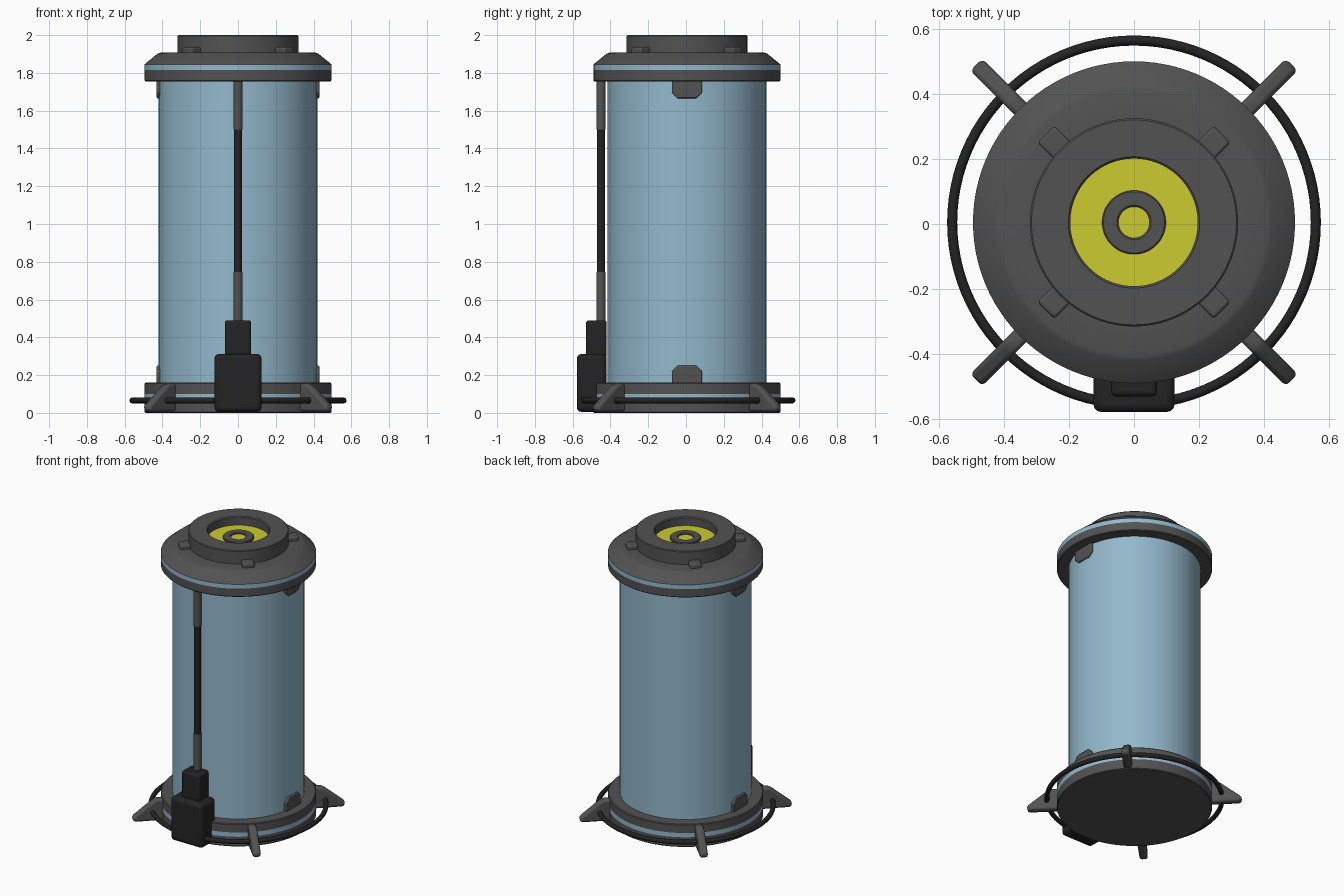
import bpy, bmesh, math
from mathutils import Matrix, Vector

cube = bpy.data.objects.get("Cube")
if cube:
    bpy.data.objects.remove(cube, do_unlink=True)

CY = 0.005  # shared axis of the round parts


def material(name, rgb):
    m = bpy.data.materials.new(name)
    m.use_nodes = True
    m.diffuse_color = (*rgb, 1)
    bsdf = m.node_tree.nodes["Principled BSDF"]
    bsdf.inputs["Base Color"].default_value = (*rgb, 1)
    bsdf.inputs["Roughness"].default_value = 0.6
    return m


BLUE = material("pale blue", (0.29, 0.48, 0.60))
GREY = material("dark grey", (0.085, 0.085, 0.085))
BLACK = material("black", (0.017, 0.017, 0.017))
YELLOW = material("yellow", (0.60, 0.60, 0.03))


def finish(name, bm, mats, bevel=0.0, segments=2, place=None):
    bmesh.ops.recalc_face_normals(bm, faces=bm.faces)
    mesh = bpy.data.meshes.new(name)
    bm.to_mesh(mesh)
    bm.free()
    ob = bpy.data.objects.new(name, mesh)
    bpy.context.collection.objects.link(ob)
    for m in mats:
        mesh.materials.append(m)
    if place:
        ob.matrix_world = place
    if bevel:
        mod = ob.modifiers.new("soft_edges", "BEVEL")
        mod.width, mod.segments, mod.limit_method = bevel, segments, "ANGLE"
    bpy.ops.object.select_all(action="DESELECT")
    bpy.context.view_layer.objects.active = ob
    ob.select_set(True)
    bpy.ops.object.shade_smooth_by_angle(angle=math.radians(35))
    return ob


def lathe(name, profile, mats, rule=None, y=CY, steps=96):
    """Spin (radius, height) points; rule picks a material from a face centre."""
    bm = bmesh.new()
    verts = [bm.verts.new((r, 0, z)) for r, z in profile]
    edges = [bm.edges.new(pair) for pair in zip(verts, verts[1:])]
    bmesh.ops.spin(bm, geom=verts + edges, cent=(0, 0, 0), axis=(0, 0, 1),
                   angle=math.tau, steps=steps, use_duplicate=False)
    bmesh.ops.remove_doubles(bm, verts=bm.verts, dist=0.0001)
    if rule:
        for f in bm.faces:
            c = f.calc_center_median()
            f.material_index = rule(math.hypot(c.x, c.y), c.z)
    return finish(name, bm, mats, place=Matrix.Translation((0, y, 0)))


def prism(name, outline, depth, mat, place, bevel, segments=2):
    """Extrude an outline in the local XZ plane, centred on local Y."""
    bm = bmesh.new()
    face = bm.faces.new([bm.verts.new((a, -depth / 2, b)) for a, b in outline])
    ext = bmesh.ops.extrude_face_region(bm, geom=[face])
    moved = [v for v in ext["geom"] if isinstance(v, bmesh.types.BMVert)]
    bmesh.ops.translate(bm, verts=moved, vec=(0, depth, 0))
    return finish(name, bm, [mat], bevel, segments, place)


def box(name, lo, hi, mat, bevel, place=None):
    bm = bmesh.new()
    lo, hi = Vector(lo), Vector(hi)
    bmesh.ops.create_cube(bm, size=1)
    bmesh.ops.scale(bm, vec=hi - lo, verts=bm.verts)
    bmesh.ops.translate(bm, vec=(lo + hi) / 2, verts=bm.verts)
    return finish(name, bm, [mat], bevel, 3, place)


def around(angle):
    return Matrix.Translation((0, CY, 0)) @ Matrix.Rotation(math.radians(angle), 4, "Z")


# Main tube
lathe("body", [(0.42, 0.12), (0.42, 1.8)], [BLUE])

# Base and lid, each with a blue band round the rim
R = 0.495
lathe("base", [(0, 0), (R - 0.005, 0), (R, 0.005), (R, 0.07), (R, 0.10),
               (R, 0.155), (R - 0.005, 0.16), (0.41, 0.16)], [GREY, BLUE],
      lambda r, z: int(r > 0.49 and 0.07 < z < 0.10))
lathe("lid", [(0.41, 1.755), (R - 0.005, 1.755), (R, 1.76), (R, 1.815), (R, 1.845),
              (0.425, 1.902), (0.41, 1.907), (0.31, 1.907)], [GREY, BLUE],
      lambda r, z: int(r > 0.49 and 1.815 < z < 1.845))

# Raised collar with a sunken yellow dish and a small hub ring
lathe("collar", [(0.32, 1.89), (0.32, 1.995), (0.315, 2.0), (0.202, 2.0),
                 (0.196, 1.994), (0.196, 1.93)], [GREY])
lathe("dish", [(0.198, 1.94), (0, 1.94)], [YELLOW])
lathe("hub_ring", [(0.098, 1.935), (0.098, 1.952), (0.094, 1.956), (0.053, 1.956),
                   (0.048, 1.952), (0.048, 1.935)], [GREY], steps=64)
lathe("hub_centre", [(0.049, 1.946), (0, 1.946)], [YELLOW], steps=48)

# Diagonal lid tabs and feet
foot = [(0.46, 0.005), (0.68, 0.005), (0.69, 0.035), (0.56, 0.14), (0.535, 0.155), (0.46, 0.155)]
for i in range(4):
    spot = around(45 + 90 * i)
    box(f"lid_tab_{i + 1}", (0.30, -0.037, 1.89), (0.383, 0.037, 1.936), GREY, 0.01, spot)
    prism(f"foot_{i + 1}", foot, 0.052, GREY, spot, 0.02, 3)

# Clips on both sides, under the lid and above the base
clip = [(-0.08, 0), (0.08, 0), (0.08, 0.065), (0.05, 0.095), (-0.05, 0.095), (-0.08, 0.065)]
for side, angle in (("left", 90), ("right", -90)):
    for level, z, flip in (("lower", 0.155, 1), ("upper", 1.76, -1)):
        place = around(angle) @ Matrix.Translation((0, -0.413, z))
        prism(f"{side}_{level}_clip", [(a, b * flip) for a, b in clip], 0.035, GREY, place, 0.006)

# Wire hoop round the base
bm = bmesh.new()
circle = bmesh.ops.create_circle(bm, segments=12, radius=0.0155,
                                 matrix=Matrix.Translation((0.559, 0, 0.066))
                                 @ Matrix.Rotation(math.pi / 2, 4, "X"))
bmesh.ops.spin(bm, geom=circle["verts"] + bm.edges[:], cent=(0, 0, 0), axis=(0, 0, 1),
               angle=math.tau, steps=96)
bmesh.ops.remove_doubles(bm, verts=bm.verts, dist=0.0001)
finish("hoop", bm, [BLACK], place=Matrix.Translation((0, CY, 0)))

# Front cable with sleeves, running into a two-step plug
CABLE_Y = -0.45
for name, r, z0, z1, mat in (("lower_sleeve", 0.025, 0.45, 0.745, GREY),
                             ("cable", 0.022, 0.74, 1.505, BLACK),
                             ("upper_sleeve", 0.025, 1.5, 1.77, GREY)):
    lathe(name, [(0, z0), (r, z0), (r, z1), (0, z1)], [mat], y=CABLE_Y, steps=24)
box("plug_body", (-0.125, -0.578, 0.005), (0.125, -0.42, 0.312), BLACK, 0.025)
box("plug_neck", (-0.07, -0.53, 0.29), (0.07, -0.42, 0.49), BLACK, 0.015)
